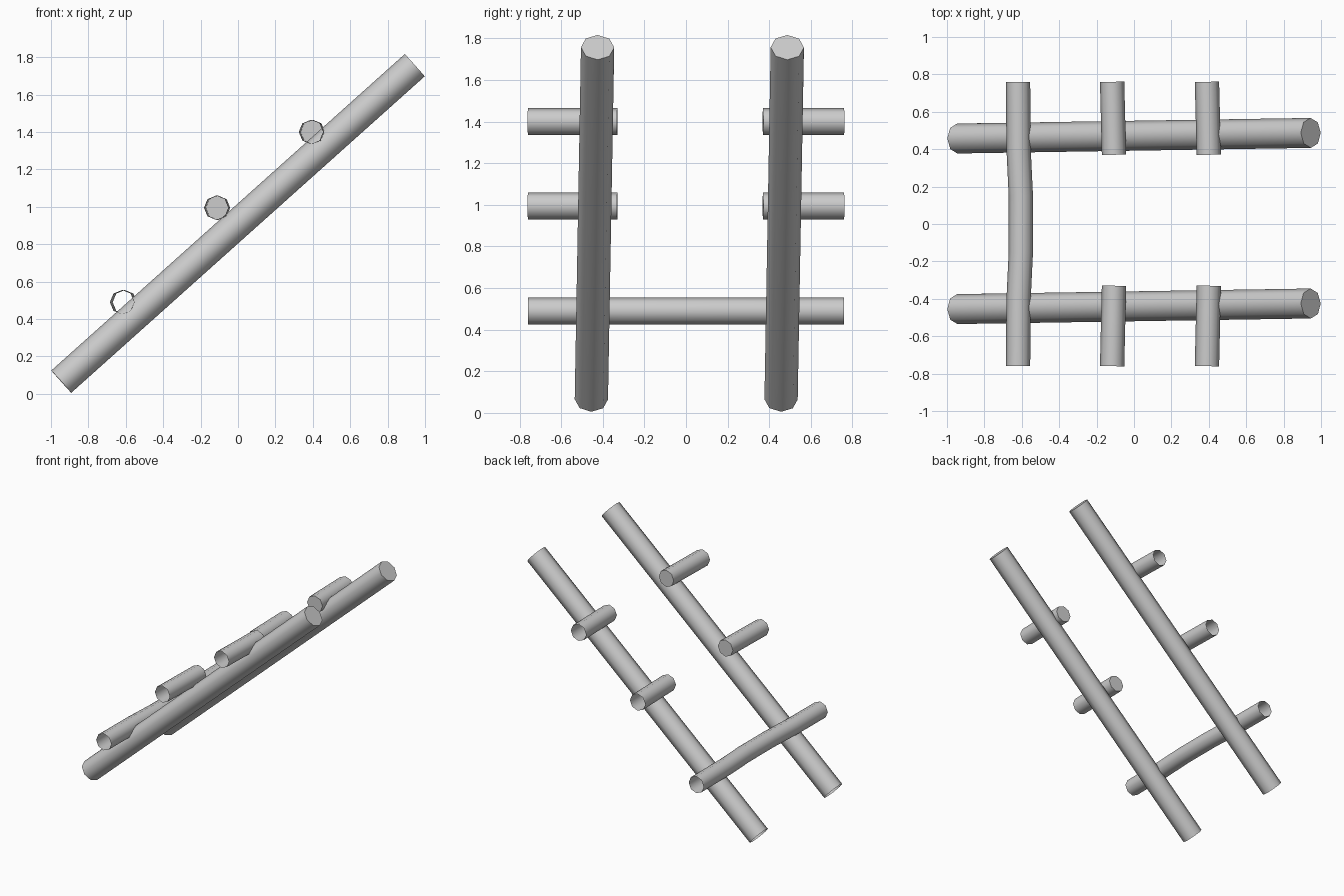
import bpy, bmesh, math
from mathutils import Vector

cube = bpy.data.objects.get("Cube")
if cube:
    bpy.data.objects.remove(cube, do_unlink=True)

SIDES = 8

grey = bpy.data.materials.new("plain grey")
grey.use_nodes = True
colour = (0.6, 0.6, 0.6, 1)
grey.diffuse_color = colour
grey.node_tree.nodes["Principled BSDF"].inputs["Base Color"].default_value = colour


def pole(name, path, radius, cap_end=False, cross=None):
    """Eight-sided pole swept along a path, optionally closed at its last point."""
    path = [Vector(p) for p in path]
    axis = (path[-1] - path[0]).normalized()
    side = Vector((0, 1, 0)) if cross is None else Vector(cross)
    u = (side - axis * side.dot(axis)).normalized()
    v = axis.cross(u)
    bm = bmesh.new()
    rings = []
    for p in path:
        ring = []
        for i in range(SIDES):
            a = math.tau * i / SIDES
            ring.append(bm.verts.new(p + radius * (u * math.cos(a) + v * math.sin(a))))
        rings.append(ring)
    for low, high in zip(rings, rings[1:]):
        for i in range(SIDES):
            j = (i + 1) % SIDES
            bm.faces.new((low[i], low[j], high[j], high[i]))
    if cap_end:
        bm.faces.new(rings[-1])
    mesh = bpy.data.meshes.new(name)
    bm.to_mesh(mesh)
    bm.free()
    mesh.materials.append(grey)
    obj = bpy.data.objects.new(name, mesh)
    bpy.context.collection.objects.link(obj)
    bpy.ops.object.select_all(action="DESELECT")
    obj.select_set(True)
    bpy.context.view_layer.objects.active = obj
    bpy.ops.object.shade_smooth_by_angle(angle=math.radians(60))
    return obj


# Leaning rails, closed at the top
for name, y in (("front_rail", -0.455), ("back_rail", 0.457)):
    pole(name, [(-0.945, y, 0.065), (0.945, y + 0.03, 1.757)], 0.08, cap_end=True)

# Whole bottom rung, slightly bowed, open at both ends
bow = [(-0.62, -0.76), (-0.617, -0.4), (-0.605, -0.15),
       (-0.605, 0.15), (-0.617, 0.4), (-0.62, 0.76)]
pole("bottom_rung", [(x, y, 0.49) for x, y in bow], 0.065, cross=(1, 0, 0))

# Broken rungs: open outer end, closed inner end
for level, x, z in (("middle", -0.117, 0.995), ("top", 0.39, 1.4)):
    for side, outer, inner in (("front", -0.76, -0.33), ("back", 0.76, 0.37)):
        pole(f"{level}_{side}_rung_stub", [(x, outer, z), (x + 0.01, inner, z)],
             0.065, cap_end=True, cross=(1, 0, 0))
